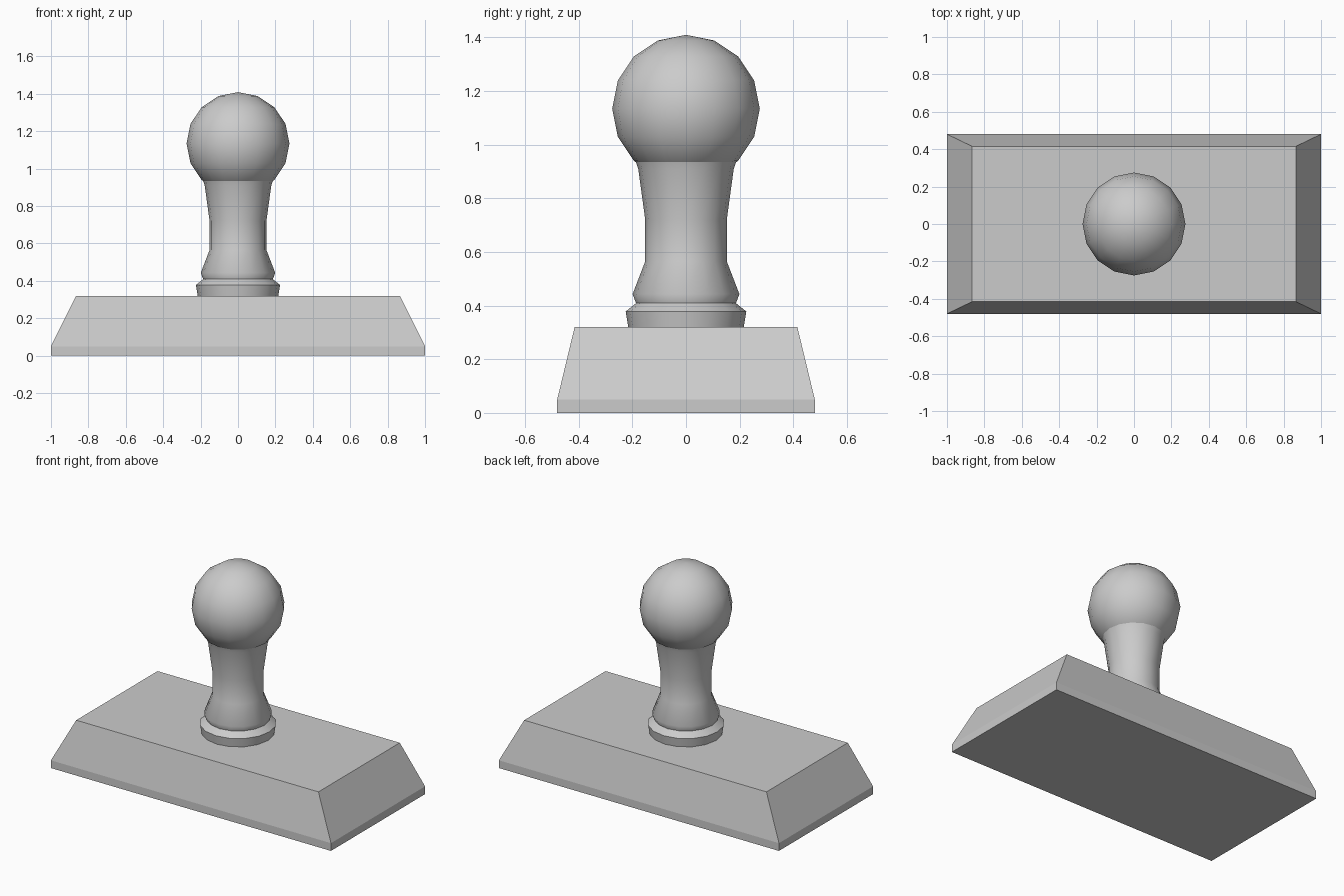
import bpy, bmesh, math

if "Cube" in bpy.data.objects:
    bpy.data.objects.remove(bpy.data.objects["Cube"])

def make_object(name, bm, smooth_angle=None):
    bmesh.ops.recalc_face_normals(bm, faces=bm.faces)
    mesh = bpy.data.meshes.new(name)
    bm.to_mesh(mesh)
    bm.free()
    obj = bpy.data.objects.new(name, mesh)
    bpy.context.collection.objects.link(obj)
    if smooth_angle:
        bpy.ops.object.select_all(action='DESELECT')
        obj.select_set(True)
        bpy.context.view_layer.objects.active = obj
        bpy.ops.object.shade_smooth_by_angle(angle=math.radians(smooth_angle))
    return obj

def loft(name, rings, smooth_angle=None):
    """Skin a stack of equal-length point rings and cap both ends."""
    bm = bmesh.new()
    loops = [[bm.verts.new(p) for p in ring] for ring in rings]
    n = len(loops[0])
    for low, high in zip(loops, loops[1:]):
        for i in range(n):
            j = (i + 1) % n
            bm.faces.new((low[i], low[j], high[j], high[i]))
    bm.faces.new(loops[0][::-1])
    bm.faces.new(loops[-1])
    return make_object(name, bm, smooth_angle)

def rectangle(hx, hy, z):
    return [(-hx, -hy, z), (hx, -hy, z), (hx, hy, z), (-hx, hy, z)]

def circle(r, z, sides=16):
    return [(r * math.cos(math.tau * i / sides),
             r * math.sin(math.tau * i / sides), z) for i in range(sides)]

# Base block: thin vertical lip, then sloped sides
loft("base", [rectangle(1.0, 0.48, 0), rectangle(1.0, 0.48, 0.05),
              rectangle(0.865, 0.415, 0.32)])

# Collar where the handle meets the base
loft("collar", [circle(r, z) for r, z in
                [(0.215, 0.318), (0.225, 0.378), (0.185, 0.41)]], 30)

# Turned handle neck, ending inside the knob
loft("handle_neck", [circle(r, z) for r, z in
                     [(0.185, 0.405), (0.199, 0.443), (0.152, 0.565),
                      (0.152, 0.72), (0.178, 0.91), (0.192, 0.95)]], 60)

# Round knob
bm = bmesh.new()
bmesh.ops.create_uvsphere(bm, u_segments=16, v_segments=8, radius=0.275)
bmesh.ops.translate(bm, verts=bm.verts, vec=(0, 0, 1.134))
make_object("knob", bm, 40)
